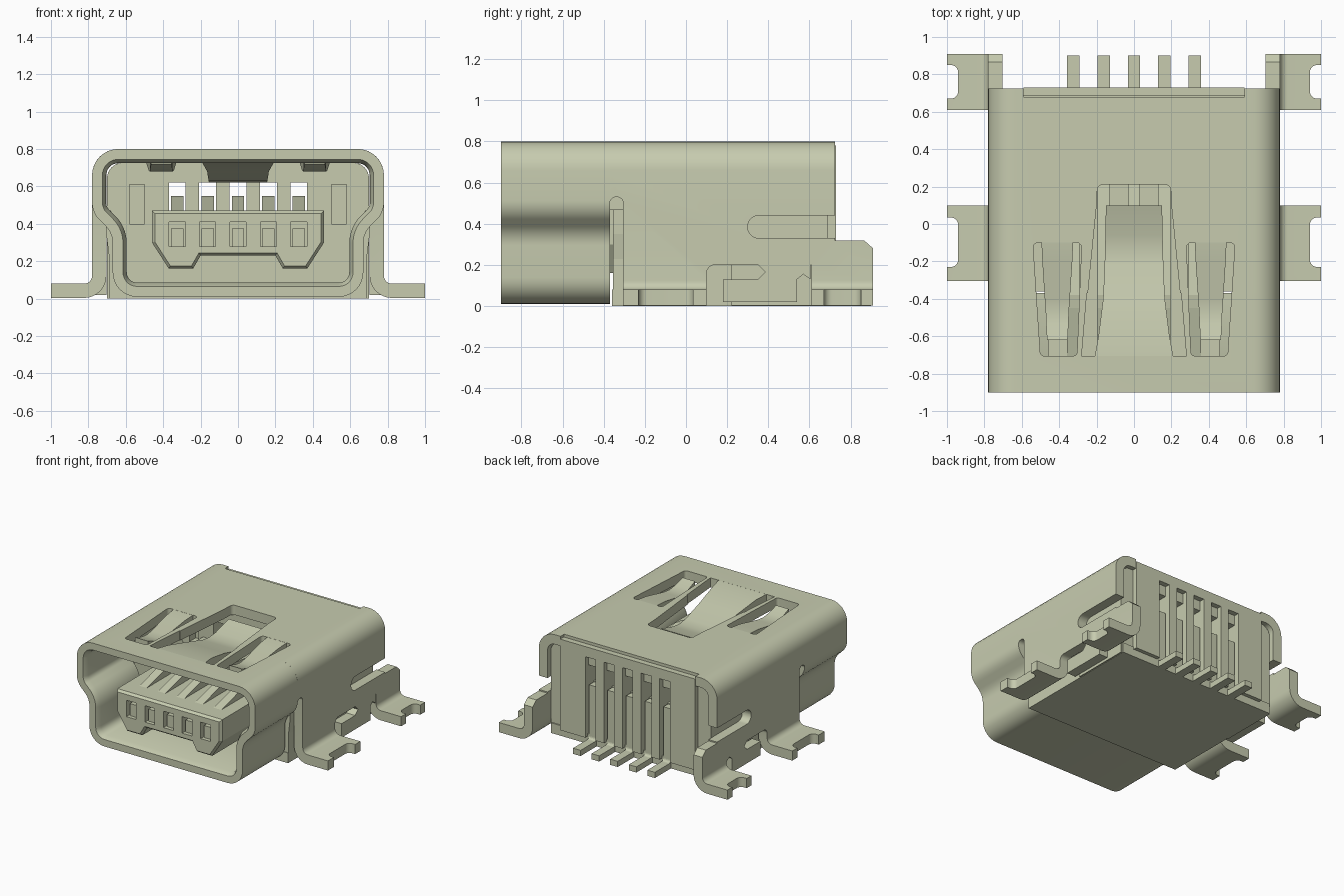
import bpy, bmesh, math
from mathutils import Vector

cube = bpy.data.objects.get("Cube")
if cube:
    bpy.data.objects.remove(cube)

metal = bpy.data.materials.new("pale olive metal")
metal.use_nodes = True
COLOUR = (0.57, 0.60, 0.43, 1)
metal.diffuse_color = COLOUR
metal.node_tree.nodes["Principled BSDF"].inputs["Base Color"].default_value = COLOUR


# --- helpers ---
def loft(name, rings, cyclic=False):
    """Skin a list of equal 3D rings into a solid."""
    bm = bmesh.new()
    loops = [[bm.verts.new(p) for p in r] for r in rings]
    n = len(loops[0])
    pairs = list(zip(loops, loops[1:]))
    if cyclic:
        pairs.append((loops[-1], loops[0]))
    for a, b in pairs:
        for i in range(n):
            j = (i + 1) % n
            bm.faces.new((a[i], a[j], b[j], b[i]))
    if not cyclic:
        bm.faces.new(loops[0])
        bm.faces.new(loops[-1])
    bmesh.ops.recalc_face_normals(bm, faces=bm.faces)
    mesh = bpy.data.meshes.new(name)
    bm.to_mesh(mesh)
    bm.free()
    ob = bpy.data.objects.new(name, mesh)
    bpy.context.collection.objects.link(ob)
    mesh.materials.append(metal)
    return ob


def place(p, axis, d):
    a, b = p[0], p[1]
    return {"x": (d, a, b), "y": (a, d, b), "z": (a, b, d)}[axis]


def prism(name, pts, axis, lo, hi):
    """Extrude a 2D outline along an axis."""
    return loft(name, [[place(p, axis, d) for p in pts] for d in (lo, hi)])


def box(name, x, y, z):
    return prism(name, [(x[0], y[0]), (x[1], y[0]), (x[1], y[1]), (x[0], y[1])], "z", *z)


def fillet(pts, closed=True, steps=8):
    """Round the corners of an outline of (a, b, radius) points."""
    out, n = [], len(pts)
    for i, (a, b, r) in enumerate(pts):
        c = Vector((a, b, 0))
        if r == 0 or (not closed and i in (0, n - 1)):
            out.append((a, b))
            continue
        u = (Vector((*pts[i - 1][:2], 0)) - c).normalized()
        v = (Vector((*pts[(i + 1) % n][:2], 0)) - c).normalized()
        half = u.angle(v) / 2
        mid = c + (u + v).normalized() * r / math.sin(half)
        s = (c + u * r / math.tan(half) - mid).normalized()
        e = (c + v * r / math.tan(half) - mid).normalized()
        out += [tuple((mid + s.slerp(e, k / steps).normalized() * r)[:2]) for k in range(steps + 1)]
    return out


def offset(pts, d, closed=True):
    """Shift an outline to the left of its direction by d."""
    out, n = [], len(pts)
    for i, p in enumerate(pts):
        p = Vector(p)
        before = Vector(pts[i - 1]) if closed or i > 0 else None
        after = Vector(pts[(i + 1) % n]) if closed or i < n - 1 else None
        t1 = (p - before).normalized() if before else (after - p).normalized()
        t2 = (after - p).normalized() if after else t1
        n1, n2 = Vector((-t1.y, t1.x)), Vector((-t2.y, t2.x))
        m = (n1 + n2).normalized()
        out.append(tuple(p + m * d / m.dot(n1)))
    return out


def mirrored(pts):
    """Add the x-mirrored half of an outline or path."""
    return pts + [(-p[0], *p[1:]) for p in reversed(pts)]


def cut(ob, *cutters):
    bpy.context.view_layer.objects.active = ob
    for c in cutters:
        mod = ob.modifiers.new("cut", "BOOLEAN")
        mod.operation, mod.solver, mod.object = "DIFFERENCE", "EXACT", c
        bpy.ops.object.modifier_apply(modifier=mod.name)
        bpy.data.objects.remove(c)


def smooth(ob):
    bpy.ops.object.select_all(action="DESELECT")
    ob.select_set(True)
    bpy.context.view_layer.objects.active = ob
    bpy.ops.object.shade_smooth_by_angle(angle=math.radians(32))


# --- front shell: keyed tube with a flared lip ---
mouth = fillet(mirrored([(0.67, 0.01, 0.13), (0.67, 0.35, 0.13), (0.78, 0.46, 0.13), (0.78, 0.8, 0.14)]))
sections = [(0, -0.37), (0, -0.9), (0.055, -0.9), (0.075, -0.86), (0.075, -0.37)]
front_shell = loft("front_shell", [[place(p, "y", y) for p in offset(mouth, d)]
                                   for d, y in sections], cyclic=True)

# --- rear shell: bent sheet running from foot to foot ---
path = fillet(mirrored([(1, 0.042, 0), (0.742, 0.042, 0.08), (0.742, 0.762, 0.102)]), closed=False)
sheet = offset(path, 0.038, False) + offset(path, -0.038, False)[::-1]
rear_shell = prism("rear_shell", sheet, "y", -0.37, 0.91)
side_cuts = [
    fillet([(-0.5, -0.1, 0), (-0.305, -0.1, 0), (-0.305, 0.53, 0.03), (-0.37, 0.53, 0.03),
            (-0.37, 0.3, 0), (-0.5, 0.3, 0)]),
    fillet([(0.1, -0.1, 0), (0.61, -0.1, 0), (0.61, 0.2, 0), (0.1, 0.2, 0.04)]),
    fillet([(0.3, 0.33, 0.054), (1.1, 0.33, 0), (1.1, 0.44, 0), (0.3, 0.44, 0.054)]),
    [(0.725, 0.32), (0.865, 0.32), (0.91, 0.28), (1.1, 0.28), (1.1, 1), (0.725, 1)],
]
cut(rear_shell, *[prism("side_cutter", c, "x", -1.2, 1.2) for c in side_cuts])
cut(rear_shell, box("back_edge_cutter", (-0.59, 0.59), (0.68, 1.2), (0.5, 1)))

# solder feet notches
for s in (-1, 1):
    for y0, y1 in ((-0.23, 0.035), (0.67, 0.85)):
        notch = fillet([(s * 0.94, y0, 0.04), (s * 1.1, y0, 0), (s * 1.1, y1, 0), (s * 0.94, y1, 0.04)])
        cut(rear_shell, prism("notch_cutter", notch, "z", -0.1, 0.2))

# spring windows in the roof
cut(rear_shell, prism("window_cutter", fillet(mirrored(
    [(0.28, -0.71, 0.03), (0.2, 0.1, 0), (0.195, 0.21, 0.03)])), "z", 0.6, 1))
cut(front_shell, prism("window_cutter", mirrored(
    [(0.28, -0.705), (0.252, -0.37), (0.25, -0.3)]), "z", 0.6, 1))
for s in (-1, 1):
    hole = fillet([(s * 0.5, -0.705, 0.02), (s * 0.54, -0.1, 0.025),
                   (s * 0.28, -0.1, 0.025), (s * 0.305, -0.705, 0.02)])
    for shell in (front_shell, rear_shell):
        cut(shell, prism("window_cutter", hole, "z", 0.6, 1))
smooth(front_shell)
smooth(rear_shell)


# --- spring tongues ---
def spring(name, cx, stations):
    rings = [[(cx - w, y, z), (cx + w, y, z), (cx + w, y, z - 0.065), (cx - w, y, z - 0.065)]
             for y, z, w in stations]
    smooth(loft(name, rings))


spring("centre_spring", 0, [(-0.71, 0.8, 0.21), (-0.6, 0.79, 0.19), (-0.4, 0.745, 0.165),
                            (-0.22, 0.695, 0.157), (-0.14, 0.685, 0.155), (-0.06, 0.695, 0.153),
                            (0.1, 0.74, 0.15)])
for s, side in ((-1, "right"), (1, "left")):
    spring(side + "_spring", s * 0.41, [(-0.09, 0.8, 0.085), (-0.2, 0.79, 0.08), (-0.4, 0.75, 0.067),
                                        (-0.47, 0.745, 0.062), (-0.53, 0.755, 0.06), (-0.62, 0.785, 0.055)])

    # --- side locking tab hanging between the feet ---
    tab = [(0.18, 0.02), (0.54, 0.02), (0.54, 0.13), (0.57, 0.155), (0.605, 0.13),
           (0.605, 0.2), (0.35, 0.2), (0.385, 0.165), (0.35, 0.13), (0.18, 0.13)]
    prism(side + "_lock_tab", tab, "x", s * 0.704, s * 0.78)

    # --- housing side wall ---
    wall = [(0.61, 0.02), (0.69, 0.02), (0.69, 0.23), (0.705, 0.35), (0.705, 0.47), (0.68, 0.47), (0.61, 0.33)]
    prism(side + "_housing_wall", [(s * a, b) for a, b in wall], "y", -0.355, 0.3)

# --- plastic housing: floor and rear block ---
box("housing_floor", (-0.69, 0.69), (-0.36, 0.7), (0, 0.08))
PINS = [-0.325, -0.1625, 0, 0.1625, 0.325]
block = prism("rear_block", fillet(mirrored([(0.7, 0.002, 0), (0.7, 0.725, 0.08)])), "y", 0.22, 0.69)
pad = box("rear_pad", (-0.59, 0.59), (0.685, 0.73), (0.06, 0.78))
for x in PINS:
    cut(block, box("slot_cutter", (x - 0.045, x + 0.045), (0, 1), (0.47, 0.62)))
    cut(block, box("groove_cutter", (x - 0.045, x + 0.045), (0.63, 1), (-0.1, 0.62)))
    cut(pad, box("groove_cutter", (x - 0.045, x + 0.045), (0.6, 1), (-0.1, 0.7)))
for s in (-1, 1):
    cut(block, box("pocket_cutter", sorted((s * 0.5, s * 0.58)), (0.1, 0.3), (0.4, 0.61)))

# --- contact tongue with chamfered nose and pin sockets ---
nose = mirrored([(0.2, 0.23), (0.24, 0.16), (0.37, 0.16), (0.46, 0.3), (0.46, 0.47)])
tongue = loft("contact_tongue", [[place(p, "y", y) for p in offset(nose, d)]
                                 for d, y in ((0.015, -0.87), (0, -0.85), (0, 0.25))])
for x in PINS:
    cut(tongue, box("socket_cutter", (x - 0.043, x + 0.043), (-1, -0.72), (0.28, 0.41)))

# --- five contact pins ---
for i, x in enumerate(PINS, 1):
    w = 0.033
    box(f"pin_{i}_tip", (x - w, x + w), (-0.84, -0.7), (0.28, 0.375))
    blade = [(-0.76, 0.46), (-0.45, 0.54), (-0.38, 0.55), (-0.3, 0.54), (0.3, 0.47), (0.3, 0.45), (-0.76, 0.45)]
    prism(f"pin_{i}_blade", blade, "x", x - w, x + w)
    leg = fillet([(0.64, 0.47, 0), (0.64, 0.0, 0.05), (0.9, 0.0, 0), (0.9, 0.045, 0),
                  (0.7, 0.045, 0.02), (0.7, 0.47, 0)], steps=4)
    prism(f"pin_{i}_leg", leg, "x", x - w, x + w)
